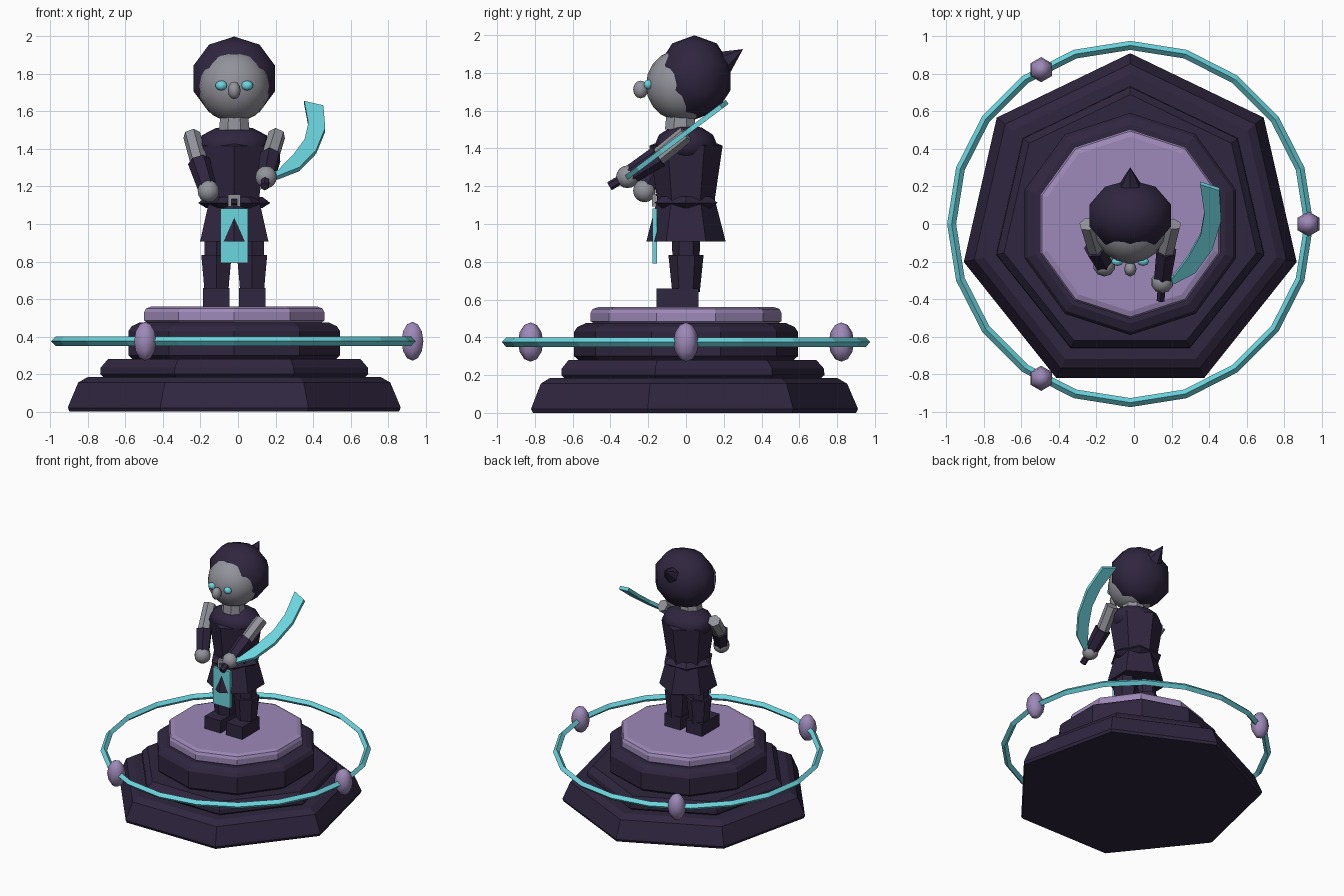
import bpy
import bmesh
from math import sin, cos, pi, tau
from mathutils import Vector, Matrix

if "Cube" in bpy.data.objects:
    bpy.data.objects.remove(bpy.data.objects["Cube"], do_unlink=True)

CX = -0.02  # the figure and base share this centre line


def material(name, rgb):
    m = bpy.data.materials.new(name)
    m.use_nodes = True
    m.diffuse_color = (*rgb, 1)
    m.node_tree.nodes["Principled BSDF"].inputs["Base Color"].default_value = (*rgb, 1)
    return m


DARK = material("dark plum", (0.029, 0.019, 0.05))
LILAC = material("pale lilac", (0.34, 0.25, 0.48))
TEAL = material("bright teal", (0.15, 0.67, 0.74))
GREY = material("stone grey", (0.29, 0.29, 0.33))


def finish(name, bm, mat, smooth=False):
    bmesh.ops.recalc_face_normals(bm, faces=bm.faces)
    mesh = bpy.data.meshes.new(name)
    bm.to_mesh(mesh)
    bm.free()
    mesh.materials.append(mat)
    for p in mesh.polygons:
        p.use_smooth = smooth
    ob = bpy.data.objects.new(name, mesh)
    bpy.context.collection.objects.link(ob)
    return ob


def turned(name, sides, profile, mat, x=CX, y=0, turn=0):
    """Stack of polygon rings given as (radius, height), capped at both ends."""
    bm = bmesh.new()
    rings = []
    for r, z in profile:
        angles = [turn + tau * i / sides for i in range(sides)]
        rings.append([bm.verts.new((x + r * sin(a), y + r * cos(a), z)) for a in angles])
    for low, high in zip(rings, rings[1:]):
        for i in range(sides):
            j = (i + 1) % sides
            bm.faces.new((low[i], low[j], high[j], high[i]))
    bm.faces.new(rings[0])
    bm.faces.new(rings[-1])
    return finish(name, bm, mat)


def ball(name, centre, radii, mat, segments=10, rings=8):
    bm = bmesh.new()
    place = Matrix.Translation(centre) @ Matrix.Diagonal((*radii, 1))
    bmesh.ops.create_uvsphere(bm, u_segments=segments, v_segments=rings, radius=1, matrix=place)
    return finish(name, bm, mat, True)


def limb(name, start, end, r1, r2, mat, sides=6):
    start, end = Vector(start), Vector(end)
    axis = end - start
    place = Matrix.Translation((start + end) / 2) @ axis.to_track_quat("Z", "Y").to_matrix().to_4x4()
    bm = bmesh.new()
    bmesh.ops.create_cone(bm, cap_ends=True, segments=sides, radius1=r1, radius2=r2,
                          depth=axis.length, matrix=place)
    return finish(name, bm, mat)


def box(name, centre, size, mat):
    bm = bmesh.new()
    bmesh.ops.create_cube(bm, size=1, matrix=Matrix.Translation(centre) @ Matrix.Diagonal((*size, 1)))
    return finish(name, bm, mat)


# Stepped pedestal
turned("base_step", 7, [(0.9, 0), (0.91, 0.02), (0.905, 0.035), (0.853, 0.155), (0.8, 0.185)], DARK)
turned("second_step", 7, [(0.71, 0.18), (0.733, 0.2), (0.73, 0.235), (0.69, 0.28)], DARK)
turned("third_step", 10, [(0.56, 0.27), (0.592, 0.3), (0.592, 0.43), (0.575, 0.455), (0.53, 0.475)], DARK)
turned("top_step", 10, [(0.48, 0.47), (0.505, 0.485), (0.505, 0.53), (0.495, 0.55), (0.465, 0.56)], LILAC)

# Floating ring with a diamond section
bm = bmesh.new()
section = [(0.976, 0.375), (0.952, 0.4), (0.928, 0.375), (0.952, 0.35)]
loops = [[bm.verts.new((CX + r * sin(tau * i / 20), r * cos(tau * i / 20), z)) for r, z in section]
         for i in range(20)]
for i in range(20):
    a, b = loops[i], loops[(i + 1) % 20]
    for k in range(4):
        m = (k + 1) % 4
        bm.faces.new((a[k], b[k], b[m], a[m]))
finish("floating_ring", bm, TEAL)

# Three gems on the ring
for i in range(3):
    a = tau * i / 3
    ball(f"ring_gem_{i + 1}", (CX + 0.95 * cos(a), 0.95 * sin(a), 0.375),
         (0.067, 0.067, 0.104), LILAC, 6, 6)

# Legs, mirrored about the centre line
for side, s in (("left", 1), ("right", -1)):
    x = CX + s * 0.095
    box(f"{side}_boot", (x, -0.045, 0.608), (0.142, 0.22, 0.1), DARK)
    turned(f"{side}_shin", 6, [(0.073, 0.64), (0.093, 0.835)], DARK, x)
    turned(f"{side}_thigh", 6, [(0.072, 0.82), (0.076, 1.0)], DARK, x)

# Clothed body
turned("skirt", 6, [(0.21, 0.908), (0.15, 1.14)], DARK)
turned("belt", 6, [(0.15, 1.085), (0.192, 1.112), (0.15, 1.145)], DARK, turn=pi / 6)
turned("torso", 6, [(0.148, 1.1), (0.194, 1.415), (0.13, 1.44)], DARK)
ball("shoulder_yoke", (CX, 0, 1.42), (0.2, 0.165, 0.105), DARK, 12, 6)
box("waist_cloth", (CX, -0.165, 0.937), (0.148, 0.025, 0.29), TEAL)
box("belt_buckle", (CX, -0.168, 1.145), (0.066, 0.026, 0.025), GREY)
for s in (-1, 1):
    box("buckle_side", (CX + s * 0.024, -0.168, 1.115), (0.018, 0.026, 0.045), GREY)

# Neck and head
turned("neck", 8, [(0.088, 1.5), (0.078, 1.6)], GREY, y=-0.03, turn=pi / 8)
ball("face", (CX, -0.02, 1.735), (0.192, 0.192, 0.192), GREY, 16, 10)
ball("hair", (CX, 0.045, 1.776), (0.24, 0.2, 0.223), DARK, 10, 5)
limb("hair_spike", (CX, 0.19, 1.85), (CX, 0.302, 1.926), 0.07, 0, DARK)
ball("nose", (CX, -0.24, 1.712), (0.034, 0.04, 0.047), GREY, 8, 6)
for side, s in (("left", 1), ("right", -1)):
    ball(f"{side}_eye", (CX + s * 0.069, -0.2, 1.738), (0.032, 0.024, 0.026), TEAL, 8, 6)

# Arms: shared shoulders, one raised and one lowered forearm
poses = {
    "left": ((0.207, 0.0, 1.475), (0.168, -0.16, 1.345), (0.15, -0.31, 1.25)),
    "right": ((-0.247, 0.0, 1.475), (-0.205, -0.14, 1.32), (-0.158, -0.22, 1.175)),
}
for side, (shoulder, elbow, hand) in poses.items():
    limb(f"{side}_upper_arm", shoulder, elbow, 0.047, 0.047, GREY)
    limb(f"{side}_forearm", Vector(elbow).lerp(Vector(shoulder), 0.1), hand, 0.06, 0.05, DARK)
    ball(f"{side}_hand", hand, (0.06, 0.06, 0.06), GREY, 10, 8)

# Curved sword: outline lies in a plane tilted back from the hand
limb("sword_grip", (0.142, -0.405, 1.2), (0.15, -0.3, 1.262), 0.024, 0.024, DARK)
outer = [(0.16, -0.03), (0.22, 0.0), (0.327, 0.07), (0.417, 0.225), (0.465, 0.42), (0.455, 0.62)]
inner = [(0.15, 0.03), (0.21, 0.04), (0.293, 0.18), (0.355, 0.32), (0.375, 0.465), (0.353, 0.66)]
bm = bmesh.new()
along, normal = Vector((0, 0.8, 0.6)), Vector((0, -0.6, 0.8))
origin = Vector((0, -0.31, 1.25))


def blade_point(p, offset):
    return bm.verts.new(origin + Vector((p[0], 0, 0)) + along * p[1] + normal * offset)


rows = [[blade_point(o, -0.013), blade_point(o, 0.013), blade_point(i, 0.013), blade_point(i, -0.013)]
        for o, i in zip(outer, inner)]
for a, b in zip(rows, rows[1:]):
    for k in range(4):
        m = (k + 1) % 4
        bm.faces.new((a[k], a[m], b[m], b[k]))
bm.faces.new(rows[0])
bm.faces.new(rows[-1])
finish("sword_blade", bm, TEAL)
